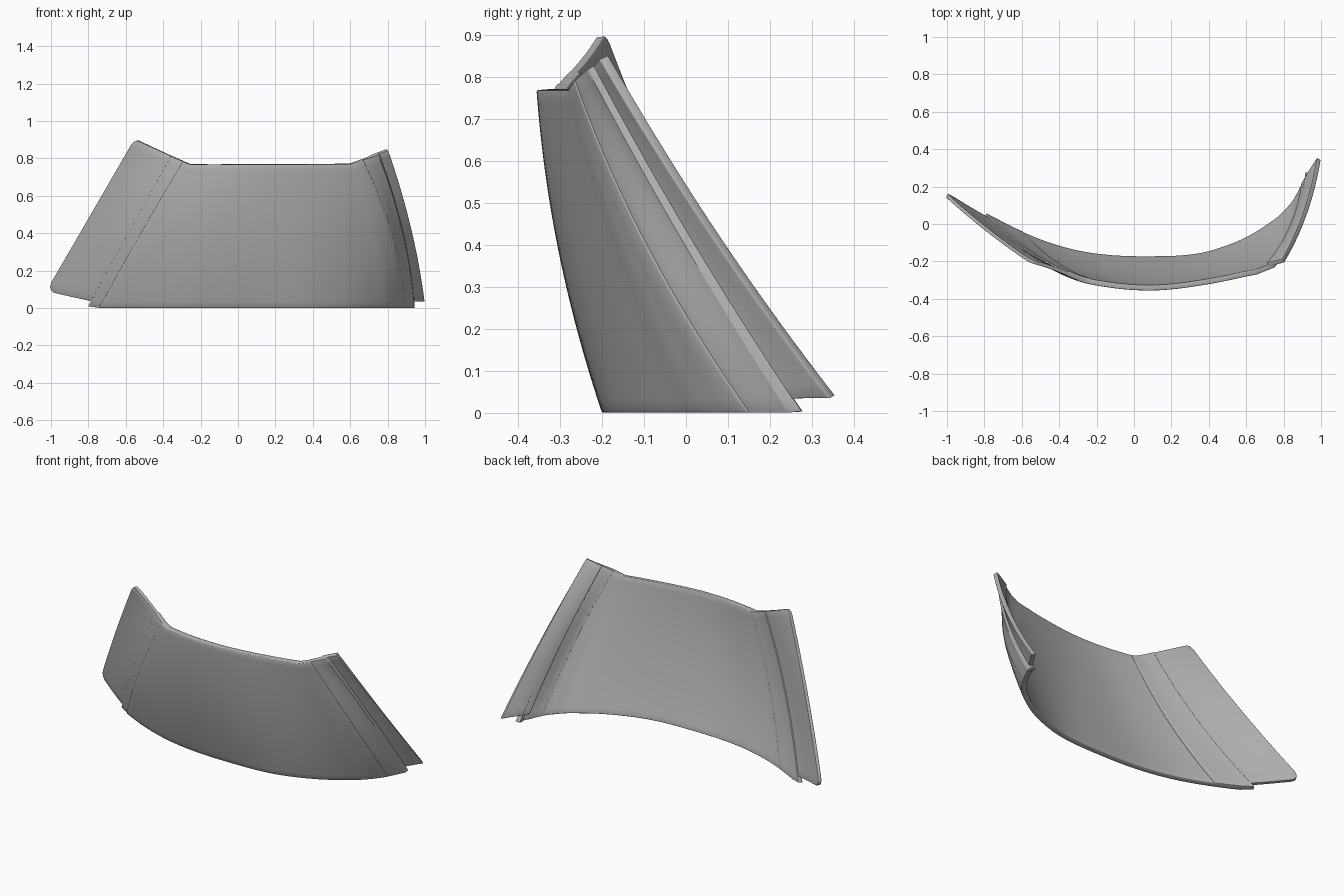
import bpy
import bmesh
import math
from mathutils import Vector

cube = bpy.data.objects.get("Cube")
if cube:
    bpy.data.objects.remove(cube)

grey = bpy.data.materials.new("plain grey")
grey.use_nodes = True
colour = (0.45, 0.45, 0.45, 1)
grey.diffuse_color = colour
grey.node_tree.nodes["Principled BSDF"].inputs["Base Color"].default_value = colour

# Ribs of the curved surface, right to left: (x, y) at heights 0, 0.4 and 0.8
RIBS = [
    ((-1.081, .205), (-.849, .0), (-.616, -.175)),
    ((-.808, .035), (-.588, -.16), (-.367, -.278)),
    ((-.745, .0), (-.52, -.195), (-.285, -.31)),
    ((-.4, -.145), (-.25, -.282), (-.12, -.342)),
    ((.07, -.2), (.07, -.306), (.07, -.358)),
    ((.45, -.16), (.43, -.262), (.4, -.325)),
    ((.72, -.03), (.67, -.183), (.56, -.295)),
    ((.83, .06), (.765, -.14), (.62, -.282)),
    ((.898, .15), (.825, -.095), (.665, -.27)),
    ((.945, .242), (.884, -.005), (.757, -.228)),
    ((1.015, .358), (.943, .062), (.822, -.198)),
]


def rib_point(rib, z):
    a, b, c = (Vector(p) for p in rib)
    t = z / .8
    return a * (1 - t) * (1 - 2 * t) + b * 4 * t * (1 - t) + c * t * (2 * t - 1)


def skin(u, z):
    """Smooth point across the ribs, non-uniform spline on x."""
    pts = [rib_point(r, z) for r in RIBS]
    i = min(max(int(u), 0), len(pts) - 2)
    f = u - i
    p, q = pts[i], pts[i + 1]

    def slope(k):
        if k == 0 or k == len(pts) - 1:
            a, b = (0, 1) if k == 0 else (k - 1, k)
            return (pts[b].y - pts[a].y) / (pts[b].x - pts[a].x)
        d = pts[k] - pts[k - 1]
        e = pts[k + 1] - pts[k]
        return (d.y / d.x * e.x + e.y / e.x * d.x) / (d.x + e.x)

    w = q.x - p.x
    h = f * f * (3 - 2 * f)
    y = p.y * (1 - h) + q.y * h
    y += w * (f * (1 - f) ** 2 * slope(i) - f * f * (1 - f) * slope(i + 1))
    return Vector((p.x + w * f, y, z))


def inset_skin(u, z, depth):
    e = .01
    across = skin(u + e, z) - skin(u - e, z)
    up = skin(u, z + e) - skin(u, z - e)
    return skin(u, z) - across.cross(up).normalized() * depth


def top_height(u):
    z = .77
    for _ in range(12):
        x = skin(u, z).x
        z = .768 + .448 * max(0, -.26 - x) + .325 * max(0, x - .6)
    return z


def panel(name, u0, u1, depth, thick, low, high=top_height, nu=40, nz=24, bevel=.006):
    """Curved sheet between two ribs, sunk by depth(u) below the skin."""
    bm = bmesh.new()
    grid = []
    for i in range(nu + 1):
        u = u0 + (u1 - u0) * i / nu
        a, b = low(u), high(u)
        grid.append([bm.verts.new(inset_skin(u, a + (b - a) * j / nz, depth(u)))
                     for j in range(nz + 1)])
    for i in range(nu):
        for j in range(nz):
            bm.faces.new((grid[i][j], grid[i + 1][j], grid[i + 1][j + 1], grid[i][j + 1]))
    mesh = bpy.data.meshes.new(name)
    bm.to_mesh(mesh)
    bm.free()
    mesh.materials.append(grey)
    obj = bpy.data.objects.new(name, mesh)
    bpy.context.collection.objects.link(obj)
    shell = obj.modifiers.new("Thickness", 'SOLIDIFY')
    shell.thickness = thick
    shell.offset = -1
    soft = obj.modifiers.new("Soft rim", 'BEVEL')
    soft.width = bevel
    soft.segments = 2
    soft.limit_method = 'ANGLE'
    soft.angle_limit = math.radians(60)
    bpy.ops.object.select_all(action='DESELECT')
    obj.select_set(True)
    bpy.context.view_layer.objects.active = obj
    bpy.ops.object.shade_smooth_by_angle(angle=math.radians(24))


def corner(u, radius, reach):
    """Rise of a rounded corner near the right wing's outer edge."""
    d = min(u / reach, 1)
    return radius * (1 - math.sqrt(1 - (1 - d) ** 2))


def wing_low(u):
    return .035 + .055 * (1 - u) + corner(u, .05, .2)


def wing_high(u):
    return top_height(u) - corner(u, .03, .12)


# Main curved panel
panel("main_panel", 2, 8, lambda u: 0, .03, lambda u: 0, nu=60, bevel=.005)

# Trim strips, each running a little way under the main panel
panel("right_trim_strip", 1, 2.4, lambda u: .004, .028,
      lambda u: .008 * max(0, 2 - u), nu=14, bevel=.002)
panel("left_trim_strip", 7.8, 9.2, lambda u: .003 + .014 * max(0, (u - 9) / .2), .028,
      lambda u: 0, nu=14, bevel=.002)

# Outer wings
panel("right_wing", 0, 1.1, lambda u: .006, .019, wing_low, wing_high, nu=44)
panel("left_wing", 8.7, 10, lambda u: .016, .024, lambda u: .03, nu=13, bevel=.002)
